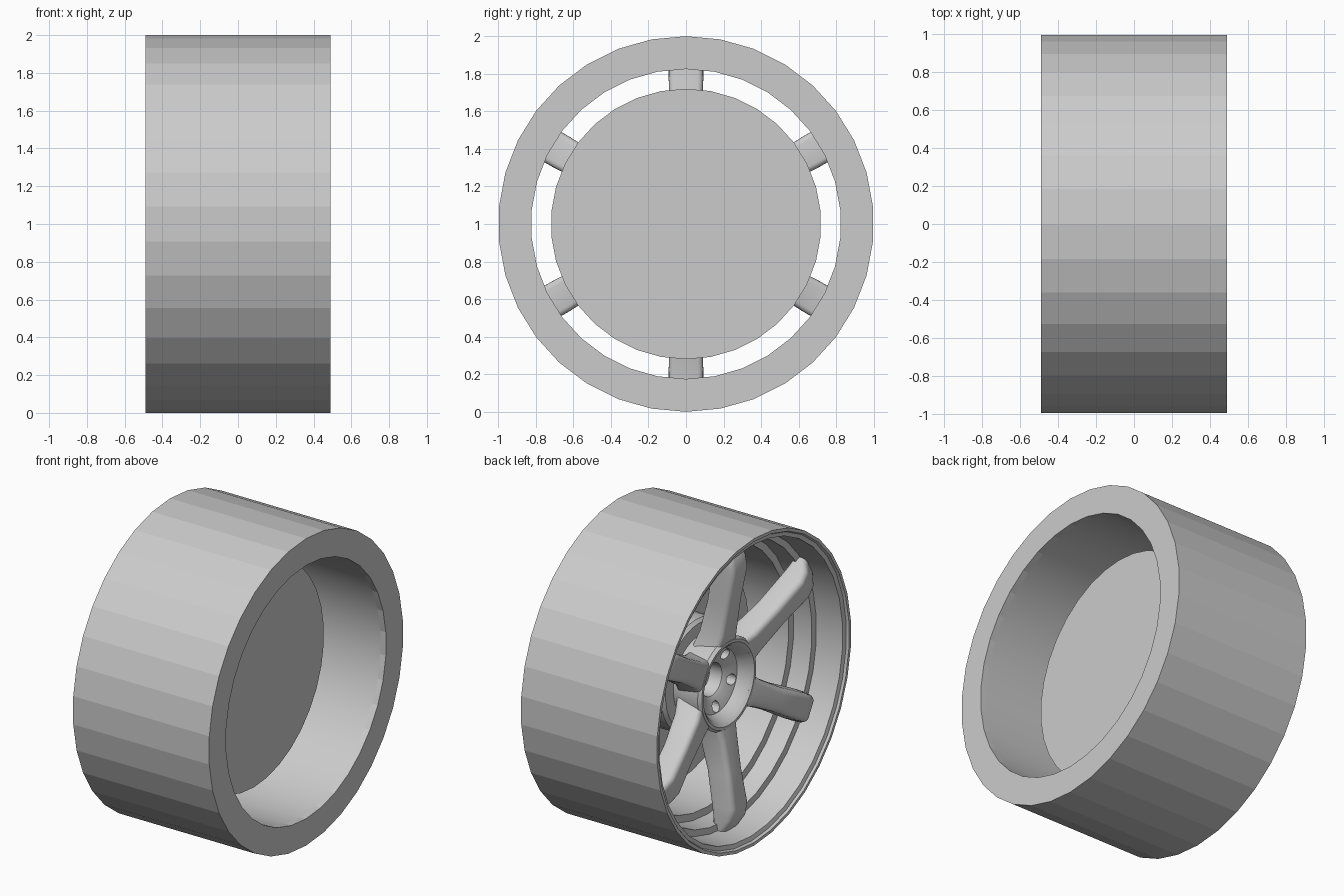
import bpy, bmesh, math
from mathutils import Matrix

if "Cube" in bpy.data.objects:
    bpy.data.objects.remove(bpy.data.objects["Cube"])

grey = bpy.data.materials.new("plain_grey")
grey.diffuse_color = (0.6, 0.6, 0.6, 1)
grey.use_nodes = True
grey.node_tree.nodes["Principled BSDF"].inputs["Base Color"].default_value = grey.diffuse_color


def finish(bm, name, smooth=None):
    bmesh.ops.recalc_face_normals(bm, faces=bm.faces)
    me = bpy.data.meshes.new(name)
    bm.to_mesh(me)
    bm.free()
    me.materials.append(grey)
    ob = bpy.data.objects.new(name, me)
    bpy.context.collection.objects.link(ob)
    if smooth:
        bpy.ops.object.select_all(action='DESELECT')
        ob.select_set(True)
        bpy.context.view_layer.objects.active = ob
        bpy.ops.object.shade_smooth_by_angle(angle=math.radians(smooth))
    return ob


def lathe(name, profile, sides, closed=True, smooth=None):
    """Turn (x, radius) points about the wheel axle; open profiles get end caps."""
    bm = bmesh.new()
    rings = []
    for x, r in profile:
        rings.append([bm.verts.new((x, r * math.sin(2 * math.pi * i / sides),
                                    1 + r * math.cos(2 * math.pi * i / sides)))
                      for i in range(sides)])
    n = len(rings)
    for k in range(n if closed else n - 1):
        a, b = rings[k], rings[(k + 1) % n]
        for i in range(sides):
            j = (i + 1) % sides
            bm.faces.new((a[i], a[j], b[j], b[i]))
    if not closed:
        bm.faces.new(rings[0])
        bm.faces.new(rings[-1])
    return finish(bm, name, smooth)


# faceted tyre with a flat inner side wall
lathe("tyre", [(-.49, 1), (.49, 1), (.49, .825), (.45, .825), (.45, .95), (-.49, .98)], 34)

# stepped rim barrel with outer lip
lathe("rim", [(-.49, .98), (-.475, .972), (-.468, .945), (-.29, .93), (-.285, .89),
              (-.16, .88), (-.155, .835), (.45, .825), (.45, .95)], 34, smooth=30)

# brake disc and its raised centre
lathe("brake_disc", [(.05, .72), (.115, .72)], 34, closed=False, smooth=30)
lathe("brake_hub", [(-.09, .34), (-.07, .36), (.06, .36)], 34, closed=False, smooth=30)

# dished hub with centre bore
hub = lathe("hub", [(-.06, .25), (-.16, .28), (-.29, .295), (-.31, .28), (-.31, .262),
                    (-.29, .24), (-.225, .205), (-.20, .125), (-.185, .105), (-.10, .10)],
            48, closed=False, smooth=35)

# lug holes
bm = bmesh.new()
for k in range(5):
    a = math.pi + k * 2 * math.pi / 5
    m = (Matrix.Translation((-.25, .168 * math.sin(a), 1 + .168 * math.cos(a)))
         @ Matrix.Rotation(math.pi / 2, 4, 'Y'))
    bmesh.ops.create_cone(bm, cap_ends=True, segments=16, radius1=.034, radius2=.034,
                          depth=.22, matrix=m)
cutter = finish(bm, "lug_hole_cutter")
cutter.hide_render = True
cutter.hide_viewport = True
cut = hub.modifiers.new("lug_holes", 'BOOLEAN')
cut.object = cutter
cut.operation = 'DIFFERENCE'
cut.solver = 'EXACT'

# six rounded spokes: radius, half width, front x, back x
sections = [(.25, .12, -.30, -.12), (.34, .095, -.325, -.15), (.55, .085, -.36, -.20),
            (.77, .095, -.40, -.24), (.85, .095, -.385, -.25), (.93, .095, -.33, -.25)]
for k in range(6):
    bm = bmesh.new()
    rings = []
    for r, w, f, b in sections:
        rings.append([bm.verts.new(p) for p in
                      ((f, -w * .85, r), (f, w * .85, r), (b, w, r), (b, -w, r))])
    for a, b in zip(rings, rings[1:]):
        for i in range(4):
            j = (i + 1) % 4
            bm.faces.new((a[i], a[j], b[j], b[i]))
    bm.faces.new(rings[0])
    bm.faces.new(rings[-1])
    bmesh.ops.recalc_face_normals(bm, faces=bm.faces)
    long_edges = [e for e in bm.edges if abs(e.verts[0].co.z - e.verts[1].co.z) > .02]
    bmesh.ops.bevel(bm, geom=long_edges, offset=.032, segments=4, profile=.5,
                    affect='EDGES', clamp_overlap=True)
    bm.transform(Matrix.Translation((0, 0, 1)) @ Matrix.Rotation(k * math.pi / 3, 4, 'X'))
    finish(bm, "spoke_%d" % (k + 1), smooth=40)
